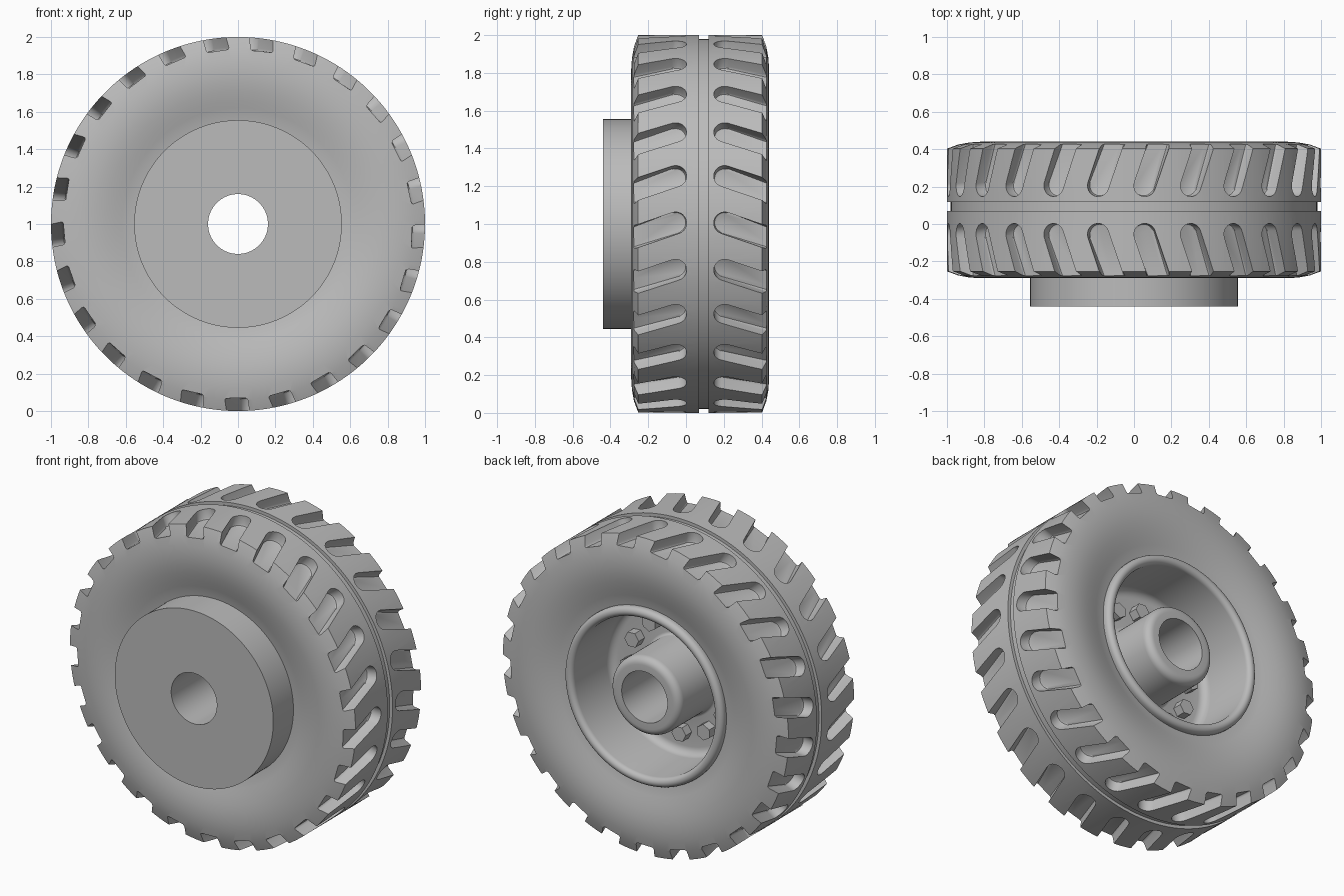
import bpy, bmesh
from math import sin, cos, tan, pi, radians
from mathutils import Matrix, Vector

cube = bpy.data.objects.get("Cube")
if cube:
    bpy.data.objects.remove(cube, do_unlink=True)

MID = 0.075        # axial middle of the tyre
SEGMENTS = 150
SLOTS = 25
BOLTS = 12

grey = bpy.data.materials.new("plain_grey")
grey.diffuse_color = (0.5, 0.5, 0.5, 1)
grey.use_nodes = True
grey.node_tree.nodes["Principled BSDF"].inputs["Base Color"].default_value = (0.5, 0.5, 0.5, 1)


def add_object(name, bm):
    bmesh.ops.recalc_face_normals(bm, faces=bm.faces)
    mesh = bpy.data.meshes.new(name)
    bm.to_mesh(mesh)
    bm.free()
    mesh.materials.append(grey)
    obj = bpy.data.objects.new(name, mesh)
    obj.location = (0, 0, 1)
    bpy.context.collection.objects.link(obj)
    return obj


def select(obj):
    bpy.ops.object.select_all(action="DESELECT")
    obj.select_set(True)
    bpy.context.view_layer.objects.active = obj


def smooth(obj):
    select(obj)
    bpy.ops.object.shade_smooth_by_angle(angle=radians(30))


def lathe(name, profile):
    """Revolve a closed (radius, y) profile around the wheel axle."""
    bm = bmesh.new()
    rings = []
    for i in range(SEGMENTS):
        a = 2 * pi * i / SEGMENTS
        rings.append([bm.verts.new((r * sin(a), y, r * cos(a))) for r, y in profile])
    n = len(profile)
    for i in range(SEGMENTS):
        p, q = rings[i], rings[(i + 1) % SEGMENTS]
        for j in range(n):
            k = (j + 1) % n
            bm.faces.new((p[j], p[k], q[k], q[j]))
    return add_object(name, bm)


def arc(r, y, radius, start, end, steps=6):
    """Profile points on an arc; 0 degrees points outward, 90 to the back."""
    angles = [radians(start + (end - start) * i / steps) for i in range(steps + 1)]
    return [(r + radius * cos(a), y + radius * sin(a)) for a in angles]


# Tyre: bulging sidewalls and a thin groove around the tread
side = [(0.55, 0.312), (0.585, 0.318), (0.62, 0.328), (0.66, 0.34), (0.71, 0.352),
        (0.76, 0.361), (0.82, 0.365), (0.88, 0.361), (0.94, 0.35), (1.0, 0.328)]
groove = [(1.0, 0.07), (0.98, 0.07), (0.98, 0.118), (1.0, 0.118)]
tyre = lathe("tyre", [(r, MID - d) for r, d in side] + groove
             + [(r, MID + d) for r, d in reversed(side)])

# Slanted round-ended tread slots, mirrored on both shoulders
lean = radians(19)
half = 0.058
along = Vector((sin(lean), cos(lean)))
across = Vector((cos(lean), -sin(lean)))
inner = Vector((-0.04, 0.13))
outline = [inner + across * half * cos(a) - along * half * sin(a)
           for a in [pi * i / 12 for i in range(13)]]
outline += [inner - across * half + along * 0.4, inner + across * half + along * 0.4]

bm = bmesh.new()
for s in (-1, 1):
    for i in range(SLOTS):
        turn = Matrix.Rotation(2 * pi * i / SLOTS + radians(5.6), 4, "Y")
        low = [bm.verts.new(turn @ Vector((t, MID + s * d, 0.93))) for t, d in outline]
        top = [bm.verts.new(turn @ Vector((t, MID + s * d, 1.1))) for t, d in outline]
        floor = bm.faces.new(low)
        bm.faces.new(top[::-1])
        n = len(low)
        for j in range(n):
            k = (j + 1) % n
            bm.faces.new((low[j], top[j], top[k], low[k]))
        bmesh.ops.bevel(bm, geom=list(floor.edges), offset=0.014, segments=2,
                        profile=0.5, affect="EDGES")
cutter = add_object("slot_cutter", bm)
cutter.hide_render = True

cut = tyre.modifiers.new("slots", "BOOLEAN")
cut.operation = "DIFFERENCE"
cut.solver = "EXACT"
cut.object = cutter
select(tyre)
bpy.ops.object.modifier_apply(modifier=cut.name)
bpy.data.objects.remove(cutter, do_unlink=True)
smooth(tyre)

# Hub: front disc, rounded rim bead, deep dish and hollow centre tube
FLOOR = 0.04
hub_profile = [(0.16, -0.44), (0.555, -0.44), (0.555, 0.395)]
hub_profile += arc(0.525, 0.403, 0.03, 0, 180, 10)
hub_profile += arc(0.445, FLOOR + 0.05, 0.05, 0, -90)
hub_profile += arc(0.265, FLOOR + 0.02, 0.02, -90, -180, 4)
hub_profile += arc(0.2, 0.37, 0.045, 0, 90)
hub_profile += [(0.16, 0.415)]
smooth(lathe("hub", hub_profile))

# Hexagonal bolts on the dish floor
for i in range(BOLTS):
    a = 2 * pi * i / BOLTS - radians(3)
    bm = bmesh.new()
    bmesh.ops.create_cone(bm, cap_ends=True, segments=6, radius1=0.05, radius2=0.05, depth=0.07,
                          matrix=Matrix.Translation((0.35 * cos(a), FLOOR + 0.025, 0.35 * sin(a)))
                          @ Matrix.Rotation(-a, 4, "Y") @ Matrix.Rotation(pi / 2, 4, "X"))
    add_object(f"bolt_{i + 1}", bm)
